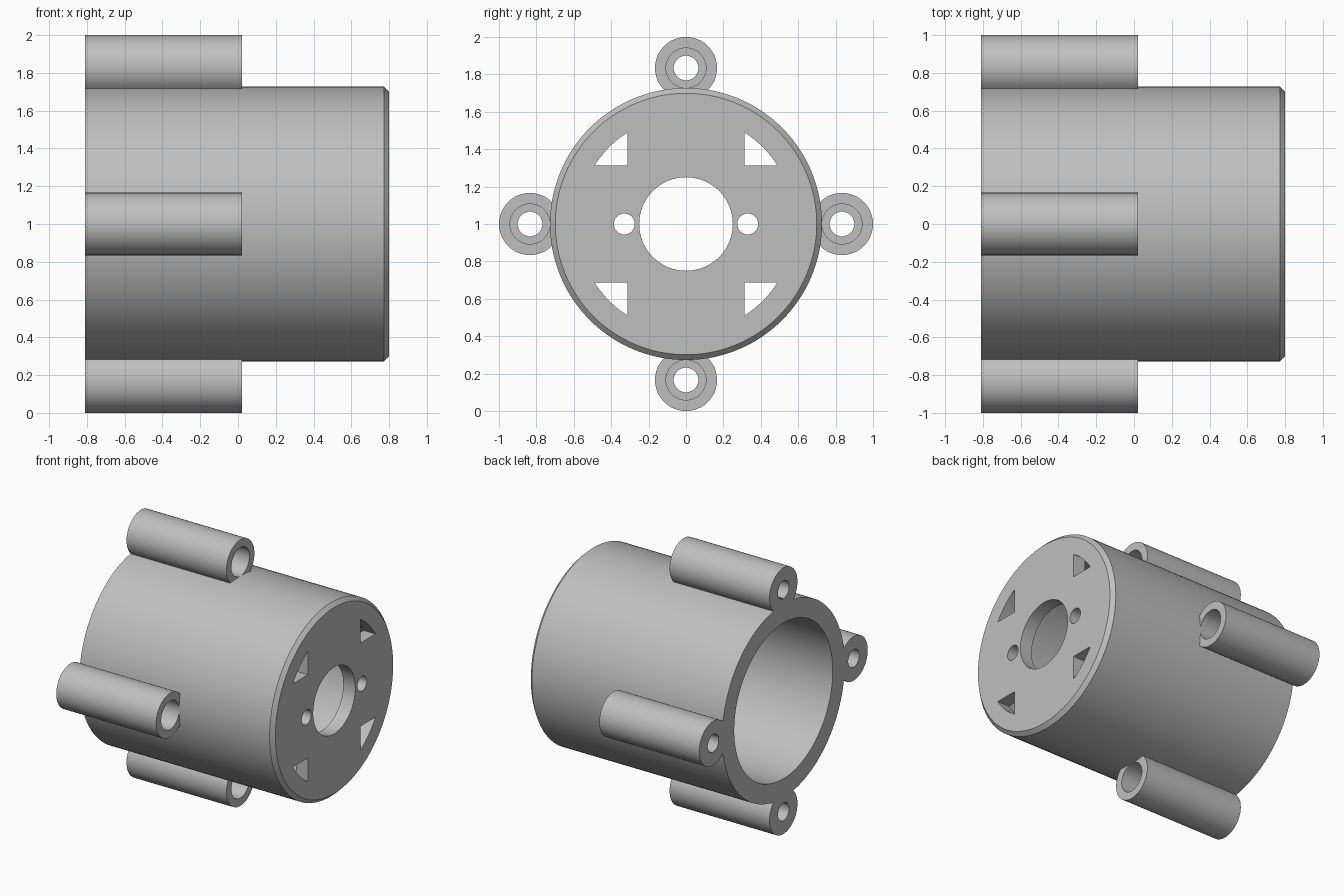
import bpy
import bmesh
from math import pi, cos, sin, atan2, sqrt
from mathutils import Matrix, Vector

old = bpy.data.objects.get("Cube")
if old:
    bpy.data.objects.remove(old, do_unlink=True)

BACK, FRONT = -0.81, 0.80       # ends along x
BODY_R, BORE_R = 0.727, 0.585
WALL = 0.10                     # end plate thickness
LUG_END, LUG_R, LUG_OFFSET = 0.02, 0.166, 0.834
CENTRE = Vector((0, 0, 1))

grey = bpy.data.materials.new("plain grey")
grey.use_nodes = True
colour = (0.52, 0.52, 0.52, 1)
grey.diffuse_color = colour
grey.node_tree.nodes["Principled BSDF"].inputs["Base Color"].default_value = colour


def prism(name, outline, x0, x1):
    """Extrude a (y, z) outline, measured from the axis, from x0 to x1."""
    bm = bmesh.new()
    face = bm.faces.new([bm.verts.new((x0, y, z + CENTRE.z)) for y, z in outline])
    new = bmesh.ops.extrude_face_region(bm, geom=[face])["geom"]
    bmesh.ops.translate(bm, vec=(x1 - x0, 0, 0),
                        verts=[v for v in new if isinstance(v, bmesh.types.BMVert)])
    bmesh.ops.recalc_face_normals(bm, faces=bm.faces)
    mesh = bpy.data.meshes.new(name)
    bm.to_mesh(mesh)
    bm.free()
    mesh.materials.append(grey)
    obj = bpy.data.objects.new(name, mesh)
    bpy.context.collection.objects.link(obj)
    return obj


def circle(radius, y=0, z=0, sides=48):
    return [(y + radius * cos(2 * pi * i / sides), z + radius * sin(2 * pi * i / sides))
            for i in range(sides)]


def combine(target, tool, operation):
    """Apply a boolean to the target and discard the tool."""
    tool.hide_render = True
    mod = target.modifiers.new(operation, "BOOLEAN")
    mod.operation, mod.solver, mod.object = operation, "EXACT", tool
    bpy.context.view_layer.objects.active = target
    bpy.ops.object.modifier_apply(modifier=mod.name)
    bpy.data.objects.remove(tool, do_unlink=True)


# Main barrel, with a chamfered rim on the closed end
housing = prism("motor_housing", circle(BODY_R, sides=128), BACK, FRONT)
bm = bmesh.new()
bm.from_mesh(housing.data)
rim = [e for e in bm.edges if all(v.co.x > FRONT - 0.001 for v in e.verts)]
bmesh.ops.bevel(bm, geom=rim, offset=0.028, segments=1, affect="EDGES")
bm.to_mesh(housing.data)
bm.free()

# Four mounting lugs around the open end
spots = [(LUG_OFFSET * y, LUG_OFFSET * z) for y, z in ((1, 0), (0, 1), (-1, 0), (0, -1))]
for y, z in spots:
    combine(housing, prism("lug", circle(LUG_R, y, z), BACK, LUG_END), "UNION")

# Barrel bore and shaft hole
combine(housing, prism("bore", circle(BORE_R, sides=128), BACK - 0.1, FRONT - WALL), "DIFFERENCE")
combine(housing, prism("shaft_hole", circle(0.25, sides=96), 0.5, 1), "DIFFERENCE")

# Screw holes with wide counterbores in the lugs
for y, z in spots:
    combine(housing, prism("screw_hole", circle(0.066, y, z), BACK - 0.1, 0), "DIFFERENCE")
    combine(housing, prism("counterbore", circle(0.107, y, z), BACK + 0.2, LUG_END + 0.01),
            "DIFFERENCE")

# Two pin holes and four curved triangular vents in the end plate
corner, arc_r = 0.313, 0.581
reach = sqrt(arc_r ** 2 - corner ** 2)
start, end = atan2(corner, reach), atan2(reach, corner)
arc = [start + (end - start) * i / 10 for i in range(11)]
vent = [(corner, corner)] + [(arc_r * cos(a), arc_r * sin(a)) for a in arc]
for sy in (1, -1):
    combine(housing, prism("pin_hole", circle(0.056, sy * 0.33, 0), 0.5, 1), "DIFFERENCE")
    for sz in (1, -1):
        combine(housing, prism("vent", [(sy * y, sz * z) for y, z in vent], 0.5, 1), "DIFFERENCE")

# Smooth round walls, crisp edges
bpy.ops.object.select_all(action="DESELECT")
housing.select_set(True)
bpy.context.view_layer.objects.active = housing
bpy.ops.object.shade_smooth_by_angle(angle=pi / 6)
